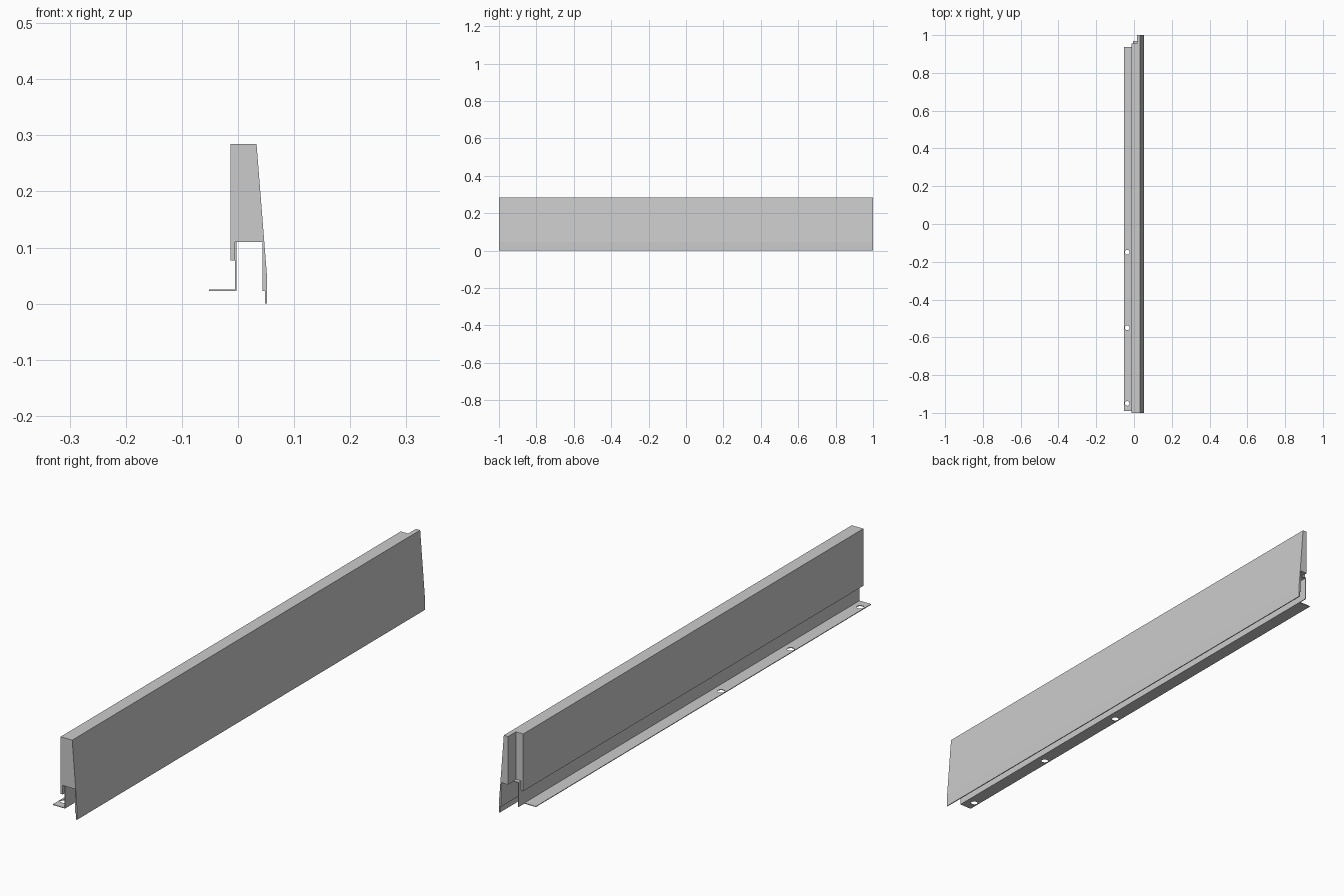
import bpy, bmesh

if "Cube" in bpy.data.objects:
    bpy.data.objects.remove(bpy.data.objects["Cube"])


def prism(name, profile, y0, y1):
    """Extrude an x-z outline along y."""
    bm = bmesh.new()
    face = bm.faces.new([bm.verts.new((x, y0, z)) for x, z in profile])
    out = bmesh.ops.extrude_face_region(bm, geom=[face])
    verts = [v for v in out["geom"] if isinstance(v, bmesh.types.BMVert)]
    bmesh.ops.translate(bm, verts=verts, vec=(0, y1 - y0, 0))
    bmesh.ops.recalc_face_normals(bm, faces=bm.faces)
    mesh = bpy.data.meshes.new(name)
    bm.to_mesh(mesh)
    bm.free()
    obj = bpy.data.objects.new(name, mesh)
    bpy.context.collection.objects.link(obj)
    return obj


def box(name, x0, x1, y0, y1, z0, z1):
    return prism(name, [(x0, z0), (x1, z0), (x1, z1), (x0, z1)], y0, y1)


def cut(target, cutter):
    mod = target.modifiers.new(cutter.name, 'BOOLEAN')
    mod.operation = 'DIFFERENCE'
    mod.solver = 'EXACT'
    mod.object = cutter
    cutter.hide_render = True
    cutter.hide_set(True)
    cutter.display_type = 'WIRE'


# Long tapered panel with an open channel underneath and a drip lip in front
body = prism("panel_body", [
    (-0.0135, 0.285), (0.033, 0.285), (0.052, 0.045), (0.052, 0.0),
    (0.0485, 0.0), (0.0485, 0.0225), (0.0435, 0.0225), (0.0435, 0.11),
    (-0.0055, 0.11), (-0.0055, 0.077), (-0.0135, 0.077)], -1, 1)

# Rebate at the back end, leaving only the front slab
cut(body, box("end_rebate_cutter", -0.1, 0.016, 0.955, 1.1, -0.1, 0.4))

# Sheet bracket: upright, short end ledge and mounting flange
box("bracket_upright", -0.0055, -0.003, -0.99, 0.97, 0.0225, 0.11)
box("bracket_ledge", -0.0055, 0.016, 0.955, 0.97, 0.11, 0.1125)
flange = box("mounting_flange", -0.052, -0.0055, -0.99, 0.937, 0.0225, 0.025)

# Screw holes in the flange
for i, y in enumerate((-0.95, -0.55, -0.15)):
    bpy.ops.mesh.primitive_cylinder_add(
        vertices=24, radius=0.0125, depth=0.05, location=(-0.036, y, 0.024))
    hole = bpy.context.object
    hole.name = f"screw_hole_cutter_{i + 1}"
    cut(flange, hole)
